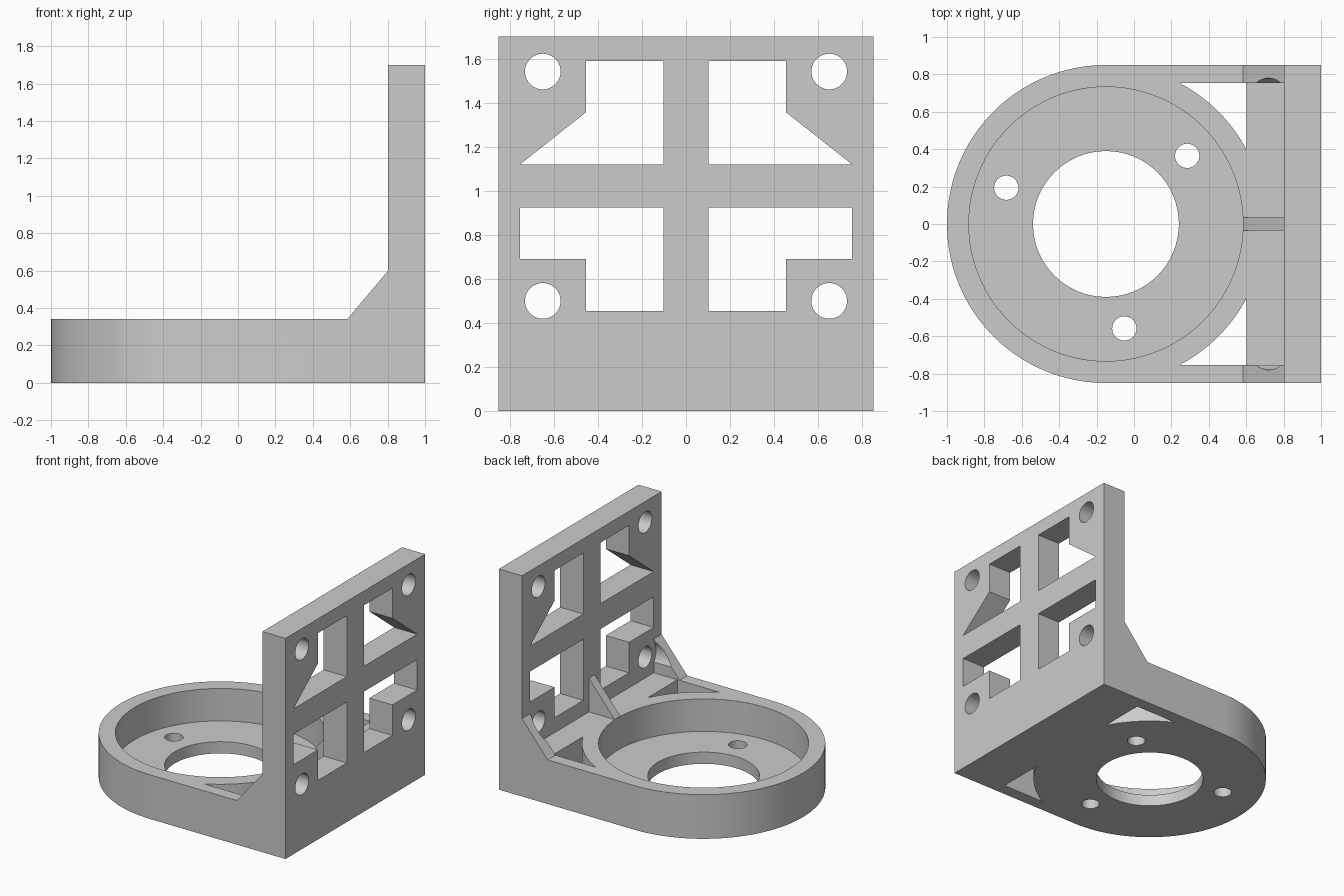
import bpy
import bmesh
from math import sin, cos, asin, acos, radians, pi
from mathutils import Vector

if "Cube" in bpy.data.objects:
    bpy.data.objects.remove(bpy.data.objects["Cube"], do_unlink=True)

grey = bpy.data.materials.new("light_grey")
grey.use_nodes = True
colour = (0.6, 0.6, 0.6, 1)
grey.diffuse_color = colour
grey.node_tree.nodes["Principled BSDF"].inputs["Base Color"].default_value = colour

# Main dimensions
CX, R = -0.15, 0.85            # ring centre and outer radius
BASE_TOP, TOP = 0.34, 1.70
WALL = 0.803                   # inner face of the upright plate
RIB_START, RIB_TOP = 0.584, 0.60
INNER = 0.755                  # inner face of the side ribs


def arc(u, v, r, start, end, steps):
    return [(u + r * cos(start + (end - start) * i / steps),
             v + r * sin(start + (end - start) * i / steps))
            for i in range(steps + 1)]


def circle(u, v, r, steps=64):
    return arc(u, v, r, 0, 2 * pi, steps)[:-1]


def rect(u0, u1, v0, v1):
    return [(u0, v0), (u1, v0), (u1, v1), (u0, v1)]


def flip_first(points):
    return [(-u, v) for u, v in points]


def prism(name, points, axis, lo, hi):
    """Extrude a flat outline along an axis."""
    place = {"X": lambda u, v, w: (w, u, v),
             "Y": lambda u, v, w: (u, w, v),
             "Z": lambda u, v, w: (u, v, w)}[axis]
    bm = bmesh.new()
    face = bm.faces.new([bm.verts.new(place(u, v, lo)) for u, v in points])
    new = bmesh.ops.extrude_face_region(bm, geom=[face])["geom"]
    shift = Vector(place(0, 0, hi - lo))
    bmesh.ops.translate(bm, vec=shift,
                        verts=[g for g in new if isinstance(g, bmesh.types.BMVert)])
    bmesh.ops.recalc_face_normals(bm, faces=bm.faces)
    mesh = bpy.data.meshes.new(name)
    bm.to_mesh(mesh)
    bm.free()
    mesh.materials.append(grey)
    obj = bpy.data.objects.new(name, mesh)
    bpy.context.collection.objects.link(obj)
    return obj


def combine(target, other, operation):
    mod = target.modifiers.new(operation.lower(), "BOOLEAN")
    mod.operation, mod.solver, mod.object = operation, "EXACT", other
    bpy.context.view_layer.objects.active = target
    bpy.ops.object.modifier_apply(modifier=mod.name)
    bpy.data.objects.remove(other, do_unlink=True)


# Rounded base and upright plate
outline = arc(CX, 0, R, pi / 2, 3 * pi / 2, 64) + [(1, -R), (1, R)]
bracket = prism("mounting_bracket", outline, "Z", 0, BASE_TOP)
combine(bracket, prism("upright", rect(-R, R, 0, TOP), "X", WALL, 1), "UNION")

# Middle rib and two side ribs
rib = [(RIB_START, BASE_TOP), (WALL, RIB_TOP), (0.9, RIB_TOP),
       (0.9, 0.2), (RIB_START, 0.2)]
for lo, hi in ((-R, -INNER), (-0.035, 0.035), (INNER, R)):
    combine(bracket, prism("rib", rib, "Y", lo, hi), "UNION")

cutters = []

# Round recess, centre opening and three screw holes
cutters.append(prism("recess", circle(CX, 0, 0.733, 96), "Z", 0.09, 0.5))
cutters.append(prism("opening", circle(CX, 0, 0.39), "Z", -0.1, 0.2))
for angle in (40, 160, 280):
    a = radians(angle)
    hole = circle(CX + 0.567 * cos(a), 0.567 * sin(a), 0.065, 32)
    cutters.append(prism("screw_hole", hole, "Z", -0.1, 0.2))

# Corner pockets between ring and side ribs
POCKET_X = 0.602
pocket = arc(CX, 0, R, asin(INNER / R), acos((POCKET_X - CX) / R), 16)
pocket.append((POCKET_X, INNER))
for side in (1, -1):
    pts = [(x, side * y) for x, y in pocket]
    cutters.append(prism("pocket", pts, "Z", -0.1, 0.5))

# Windows, bolt holes and tool clearance in the upright, mirrored
upper = [(0.103, 1.12), (0.753, 1.12), (0.453, 1.357), (0.453, 1.59), (0.103, 1.59)]
lower = [(0.103, 0.455), (0.453, 0.455), (0.453, 0.69), (0.753, 0.69),
         (0.753, 0.925), (0.103, 0.925)]
bolts = [circle(0.65, z, 0.081, 40) for z in (0.5, 1.541)]
for shape in [upper, lower] + bolts:
    for pts in (shape, flip_first(shape)):
        cutters.append(prism("window", pts, "X", 0.7, 1.1))
for y in (-0.65, 0.65):
    cutters.append(prism("clearance", circle(y, 0.5, 0.13), "X", 0.5, WALL - 0.001))

for cutter in cutters:
    cutter.hide_render = True
    combine(bracket, cutter, "DIFFERENCE")

# Smooth round walls, sharp edges
bpy.ops.object.select_all(action="DESELECT")
bracket.select_set(True)
bpy.context.view_layer.objects.active = bracket
bpy.ops.object.shade_smooth_by_angle(angle=radians(30))
